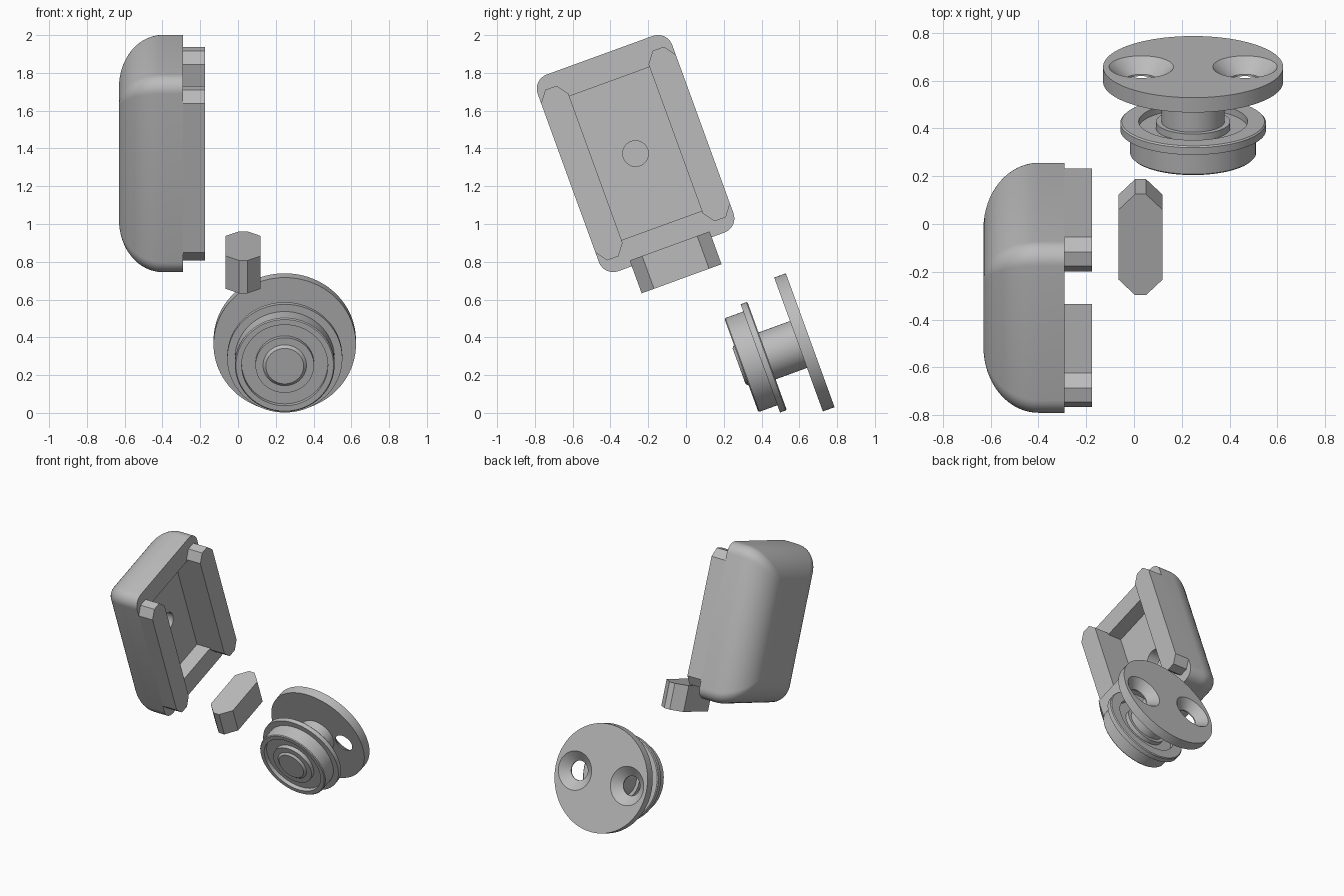
import bpy, bmesh
from math import sin, cos, pi, radians, sqrt

TILT = radians(20)

cube = bpy.data.objects.get("Cube")
if cube:
    bpy.data.objects.remove(cube, do_unlink=True)

GREY = (0.5, 0.5, 0.5, 1)
grey = bpy.data.materials.new("plain_grey")
grey.diffuse_color = GREY
grey.use_nodes = True
grey.node_tree.nodes["Principled BSDF"].inputs["Base Color"].default_value = GREY


def loft(name, rings, location):
    """Skin a stack of equal-length closed rings, cap both ends, tilt the part."""
    bm = bmesh.new()
    loops = [[bm.verts.new(p) for p in ring] for ring in rings]
    n = len(loops[0])
    for a, b in zip(loops, loops[1:]):
        for i in range(n):
            j = (i + 1) % n
            bm.faces.new((a[i], a[j], b[j], b[i]))
    bm.faces.new(loops[0])
    bm.faces.new(loops[-1])
    bmesh.ops.recalc_face_normals(bm, faces=bm.faces)
    mesh = bpy.data.meshes.new(name)
    bm.to_mesh(mesh)
    bm.free()
    mesh.materials.append(grey)
    obj = bpy.data.objects.new(name, mesh)
    obj.location = location
    obj.rotation_euler.x = TILT
    bpy.context.collection.objects.link(obj)
    return obj


def lathe(name, profile, location, x=0, sides=72):
    """Turn (distance along y, radius) pairs about a line parallel to y."""
    turns = [2 * pi * i / sides for i in range(sides)]
    rings = [[(x + r * cos(t), y, r * sin(t)) for t in turns] for y, r in profile]
    return loft(name, rings, location)


def rounded_rect(x, half_y, half_z, radius, steps=8):
    """Rounded rectangle ring in the plane at x."""
    ring = []
    for k, (sy, sz) in enumerate([(1, 1), (-1, 1), (-1, -1), (1, -1)]):
        for i in range(steps + 1):
            t = (k + i / steps) * pi / 2
            ring.append((x, sy * (half_y - radius) + radius * cos(t),
                         sz * (half_z - radius) + radius * sin(t)))
    return ring


def cut(obj, cutters):
    """Subtract the cutters, keep the result and discard them."""
    for c in cutters:
        mod = obj.modifiers.new("cut", 'BOOLEAN')
        mod.operation = 'DIFFERENCE'
        mod.solver = 'EXACT'
        mod.object = c
    bpy.context.view_layer.update()
    graph = bpy.context.evaluated_depsgraph_get()
    mesh = bpy.data.meshes.new_from_object(obj.evaluated_get(graph))
    obj.modifiers.clear()
    obj.data = mesh
    for c in cutters:
        bpy.data.objects.remove(c, do_unlink=True)


def smooth(obj, angle=35):
    bpy.ops.object.select_all(action='DESELECT')
    obj.select_set(True)
    bpy.context.view_layer.objects.active = obj
    bpy.ops.object.shade_smooth_by_angle(angle=radians(angle))


# Housing shell: straight rim, then a large round-over towards the back
HOUSING = (0, -0.267, 1.373)
RIM, BACK, ROUND = -0.29, -0.63, 0.23
HALF_Y, HALF_Z, CORNER = 0.379, 0.554, 0.08
rings = [rounded_rect(RIM, HALF_Y, HALF_Z, CORNER)]
STEPS = 16
for i in range(STEPS + 1):
    t = i / STEPS * pi / 2
    d = ROUND * (1 - cos(t))
    rings.append(rounded_rect(BACK + ROUND * (1 - sin(t)), HALF_Y - d, HALF_Z - d,
                              CORNER * (1 - 0.85 * d / ROUND)))
housing = loft("housing", rings, HOUSING)

# Pocket and blind hole in its floor
CAV_Y, CAV_Z, FLOOR = 0.226, 0.405, -0.40
pocket = loft("pocket_cutter", [
    [(x, sy * CAV_Y, sz * CAV_Z) for sy, sz in [(1, 1), (-1, 1), (-1, -1), (1, -1)]]
    for x in (FLOOR, RIM + 0.1)], HOUSING)
angles = [2 * pi * i / 48 for i in range(48)]
hole = loft("hole_cutter", [
    [(x, 0.068 * cos(t), 0.068 * sin(t)) for t in angles]
    for x in (FLOOR - 0.11, FLOOR + 0.05)], HOUSING)
cut(housing, [pocket, hole])
smooth(housing)

# Two chamfered rails standing on the rim
RAIL_END, CH_Y, CH_Z = 0.48, 0.045, 0.06
for side, label in ((1, "back"), (-1, "front")):
    outline = []
    for sz in (1, -1):
        pts = [(CAV_Y, RAIL_END - CH_Z), (CAV_Y + CH_Y, RAIL_END),
               (HALF_Y - CH_Y, RAIL_END), (HALF_Y, RAIL_END - CH_Z)]
        outline += [(side * y, sz * z) for y, z in pts[::sz]]
    loft(label + "_rail", [[(x, y, z) for y, z in outline] for x in (RIM, -0.175)],
         HOUSING)

# Loose key block with chamfered ends
KX, KY, KZ, KC = 0.0925, 0.225, 0.0925, 0.07
plan = [(KX, KY - KC), (KX - KC, KY), (KC - KX, KY), (-KX, KY - KC)]
plan += [(-x, -y) for x, y in plan]
loft("key_block", [[(x, y, z) for x, y in plan] for z in (-KZ, KZ)],
     (0.0275, -0.055, 0.797))

# Flanged bearing, recessed on both faces between its races
KNOB = (0.2475, 0.293, 0.252)
INNER, LIP, OUTER, FLANGE = 0.155, 0.228, 0.264, 0.305
bearing = lathe("bearing", [
    (0, INNER), (0.03, INNER), (0.03, LIP), (0, LIP),
    (0, OUTER - 0.006), (0.006, OUTER), (0.107, OUTER), (0.107, FLANGE),
    (0.139, FLANGE), (0.145, FLANGE - 0.006), (0.145, LIP),
    (0.115, LIP), (0.115, INNER), (0.145, INNER)], KNOB)
smooth(bearing)

# Shaft through the bearing, with a chamfered tip
shaft = lathe("shaft", [(-0.013, 0.1), (0, 0.115), (0.12, 0.115),
                        (0.12, 0.132), (0.325, 0.132)], KNOB)
smooth(shaft)

# Mounting disc with two countersunk screw holes
DISC_IN, DISC_OUT = 0.322, 0.388
disc = lathe("mounting_disc", [(DISC_IN, 0.377), (DISC_OUT, 0.377)], KNOB, sides=96)
sinks = [lathe("countersink_cutter", [
    (DISC_IN - 0.05, 0.068), (DISC_IN + 0.008, 0.068),
    (DISC_OUT, 0.135), (DISC_OUT + 0.05, 0.135)], KNOB, x=sx * 0.217, sides=48)
    for sx in (1, -1)]
cut(disc, sinks)
smooth(disc)
